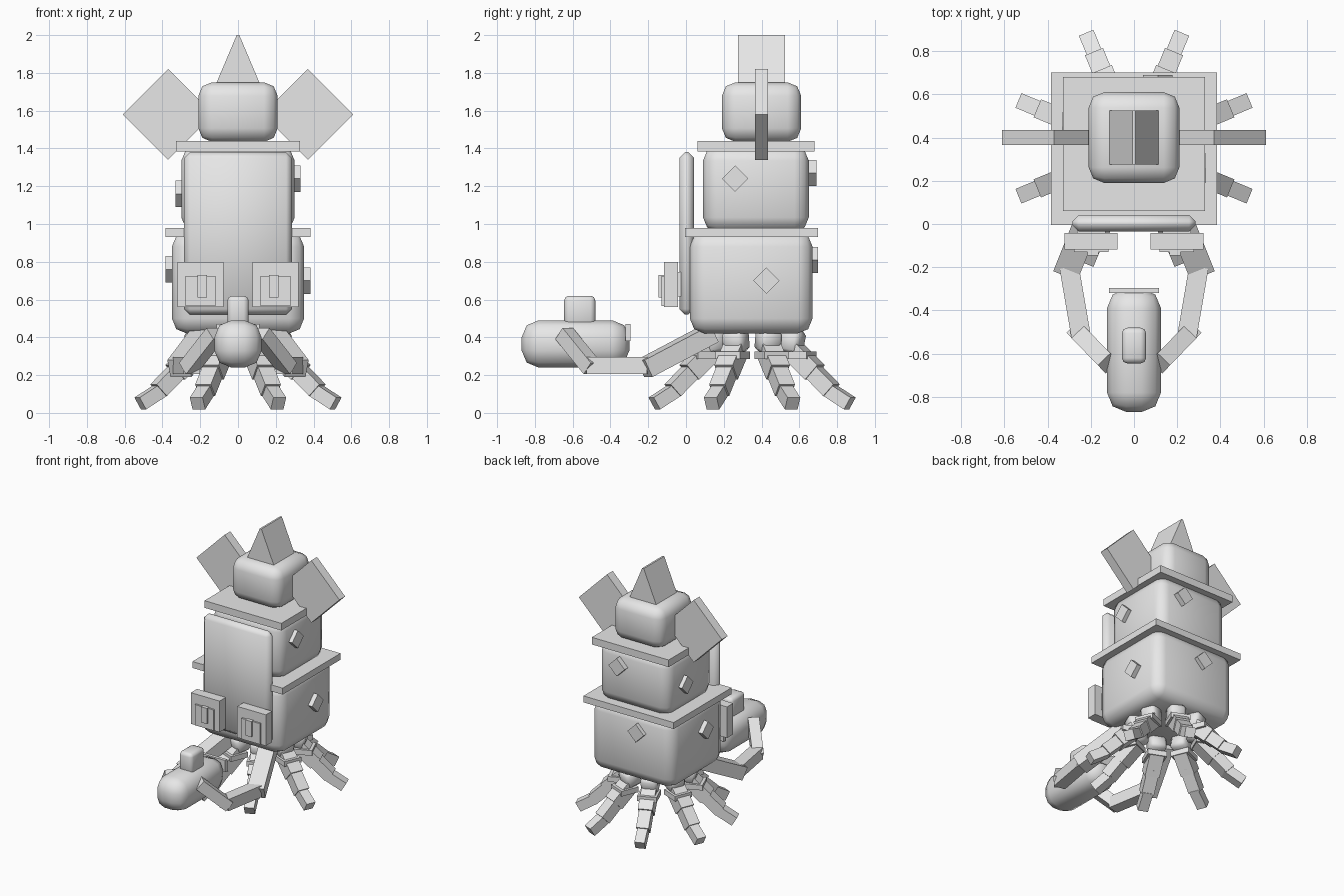
import bpy, math
from mathutils import Vector, Matrix

if "Cube" in bpy.data.objects:
    bpy.data.objects.remove(bpy.data.objects["Cube"])

grey = bpy.data.materials.new("plain grey")
grey.diffuse_color = (0.8, 0.8, 0.8, 1)
grey.use_nodes = True
grey.node_tree.nodes["Principled BSDF"].inputs["Base Color"].default_value = grey.diffuse_color


def box(name, lo, hi, bevel=0.0, segments=2, rot=(0, 0, 0)):
    """Box between two corners, optionally rounded and turned about its centre."""
    lo, hi = Vector(lo), Vector(hi)
    bpy.ops.mesh.primitive_cube_add(size=1, location=(lo + hi) / 2, rotation=rot)
    ob = bpy.context.object
    ob.name = name
    ob.data.transform(Matrix.Diagonal((*(hi - lo), 1)))
    ob.data.materials.append(grey)
    if bevel:
        mod = ob.modifiers.new("round", 'BEVEL')
        mod.width, mod.segments = bevel, segments
        bpy.ops.object.modifier_apply(modifier=mod.name)
        bpy.ops.object.shade_smooth_by_angle(angle=math.radians(50))
    return ob


def cube_at(name, centre, size, **kw):
    c, s = Vector(centre), Vector(size) / 2
    return box(name, c - s, c + s, **kw)


def beam(name, p, q, width, height):
    """Square bar from p to q."""
    p, q = Vector(p), Vector(q)
    rot = (q - p).to_track_quat('Y', 'Z').to_euler()
    return cube_at(name, (p + q) / 2, (width, (q - p).length, height), rot=rot)


# Stacked rounded storeys with a flat ledge on each
box("lower_body", (-.35, .02, .42), (.35, .67, .96), bevel=.08)
box("lower_ledge", (-.385, -.005, .93), (.385, .7, .98))
box("upper_body", (-.30, .09, .96), (.30, .65, 1.41), bevel=.075)
box("upper_ledge", (-.328, .06, 1.385), (.328, .68, 1.44))
box("head", (-.21, .19, 1.435), (.21, .61, 1.75), bevel=.072)

# Ridge roof: a box pinched in at the top
roof = box("roof", (-.115, .275, 1.745), (.115, .525, 2.0))
for v in roof.data.vertices:
    if v.co.z > 0:
        v.co.x *= .06

# Front panel
box("front_panel", (-.285, -.035, .52), (.285, .042, 1.38), bevel=.03, segments=1)

# Diamond studs on the sides and back
Q = math.pi / 4
for i, (x, y, z) in enumerate([(.30, .26, 1.24), (.355, .425, .70),
                               (-.30, .45, 1.16), (-.355, .28, .76)]):
    cube_at(f"side_stud_{i}", (x, y, z), (.06, .098, .098), rot=(Q, 0, 0))
for i, (x, y, z) in enumerate([(.11, .66, 1.27), (-.06, .67, .81)]):
    cube_at(f"back_stud_{i}", (x, y, z), (.098, .06, .098), rot=(0, Q, 0))

for s, side in ((-1, "left"), (1, "right")):
    # Big square ears standing on a corner
    cube_at(f"{side}_ear", (s * .37, .4, 1.58), (.34, .07, .34), rot=(0, Q, 0))

    # Layered boxes at the foot of the panel
    cube_at(f"{side}_front_block", (s * .198, -.08, .68), (.245, .075, .24))
    cube_at(f"{side}_block_plate", (s * .198, -.115, .645), (.16, .03, .16))
    cube_at(f"{side}_block_knob", (s * .19, -.13, .67), (.05, .03, .12))
    cube_at(f"{side}_block_bracket", (s * .198, -.04, .68), (.13, .06, .13))

    # Bent arms reaching forward
    arm = [(s * .17, .13, .42), (s * .31, -.22, .235),
           (s * .245, -.52, .25), (s * .12, -.645, .42)]
    beam(f"{side}_upper_arm", arm[0], arm[1], .12, .10)
    beam(f"{side}_forearm", (s * .30, -.2, .25), arm[2], .09, .09)
    beam(f"{side}_hand", (s * .265, -.495, .235), arm[3], .08, .08)

# Eight jointed legs around the base
C = Vector((0, .35, 0))
for k in range(8):
    a = Q * (k + .5)
    turn = Matrix.Translation(C) @ Matrix.Rotation(a, 4, 'Z')

    def at(r, z):
        return turn @ Vector((r, 0, z))

    n = f"leg_{k + 1}"
    cube_at(n + "_hip", at(.225, .38), (.12, .12, .12), bevel=.02,
            segments=1, rot=(0, math.radians(12), a))
    cube_at(n + "_collar", at(.27, .305), (.14, .14, .04), rot=(0, 0, a))
    beam(n + "_thigh", at(.24, .325), at(.36, .215), .105, .105)
    beam(n + "_shin", at(.345, .225), at(.455, .12), .09, .085)
    beam(n + "_foot", at(.435, .125), at(.56, .05), .073, .073)
    beam(n + "_sucker", at(.30, .20), at(.315, .22), .025, .025)

# Small rounded vessel held in front
box("vessel_hull", (-.125, -.87, .24), (.125, -.30, .49), bevel=.09)
box("vessel_turret", (-.056, -.645, .46), (.056, -.48, .62), bevel=.025)
box("vessel_tail_blade", (-.115, -.32, .38), (.115, -.295, .47))
